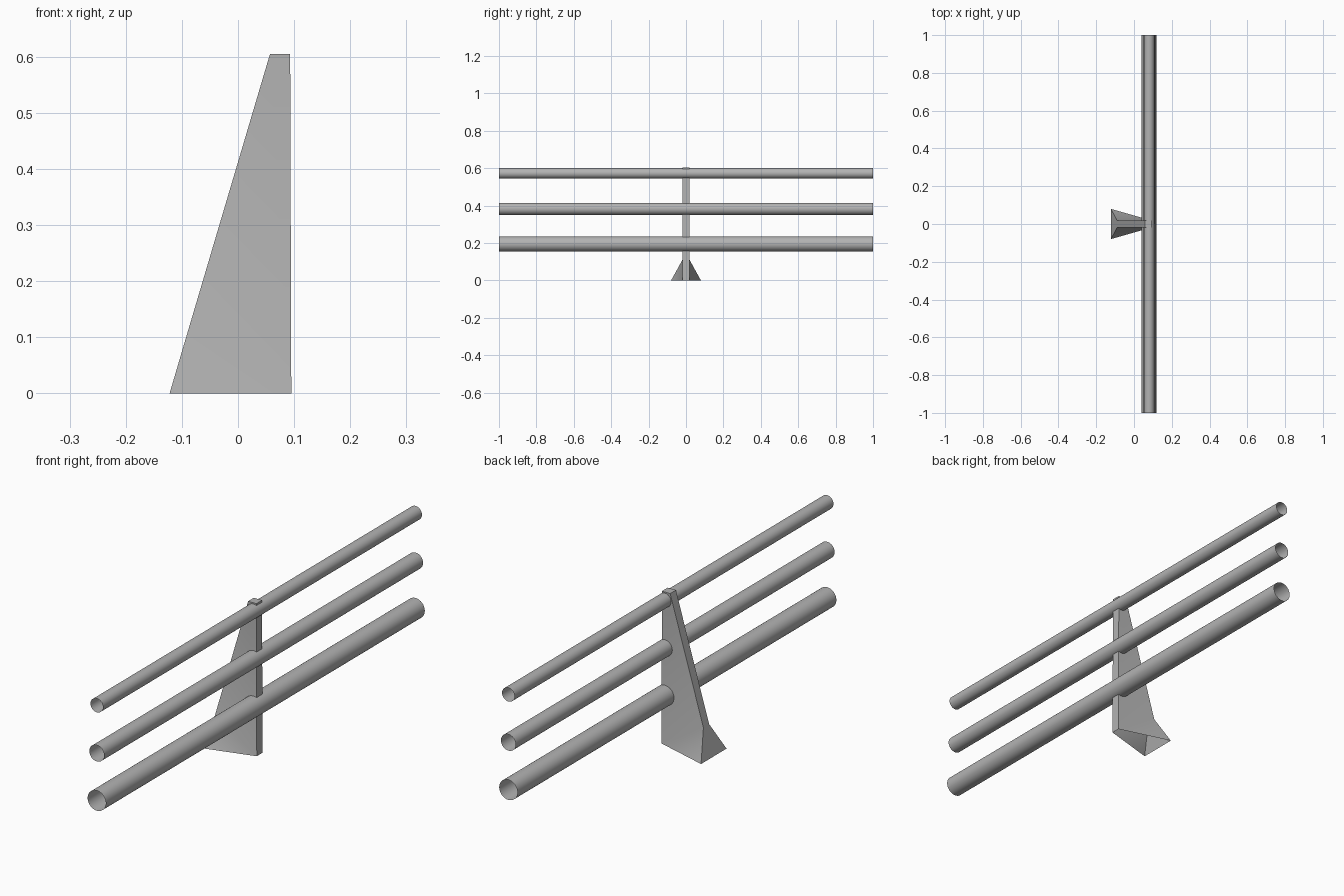
import bpy
import bmesh
from math import radians
from mathutils import Matrix

cube = bpy.data.objects.get("Cube")
if cube:
    bpy.data.objects.remove(cube)

grey = bpy.data.materials.new("galvanised grey")
grey.use_nodes = True
colour = (0.45, 0.45, 0.45, 1)
grey.diffuse_color = colour
grey.node_tree.nodes["Principled BSDF"].inputs["Base Color"].default_value = colour


def add_object(name, bm, outward=True):
    if outward:
        bmesh.ops.recalc_face_normals(bm, faces=bm.faces)
    mesh = bpy.data.meshes.new(name)
    bm.to_mesh(mesh)
    bm.free()
    mesh.materials.append(grey)
    obj = bpy.data.objects.new(name, mesh)
    bpy.context.collection.objects.link(obj)
    bpy.ops.object.select_all(action="DESELECT")
    obj.select_set(True)
    bpy.context.view_layer.objects.active = obj
    bpy.ops.object.shade_smooth_by_angle(angle=radians(30))
    return obj


# Rails: thin open tubes running the full length
def rail(name, z, radius):
    bm = bmesh.new()
    turn = Matrix.Translation((0.08, 0, z)) @ Matrix.Rotation(radians(90), 4, "X")
    bmesh.ops.create_cone(bm, cap_ends=False, segments=32, radius1=radius,
                          radius2=radius, depth=2, matrix=turn)
    add_object(name, bm)


rail("lower_rail", 0.195, 0.04)
rail("middle_rail", 0.383, 0.0325)
rail("upper_rail", 0.573, 0.0275)

# Post: tapered, hollow underneath, with a foot flaring out at the rear
half = 0.018
bm = bmesh.new()
sides = []
for s in (-1, 1):
    toe = bm.verts.new((0.095, s * half, 0))
    front_top = bm.verts.new((0.093, s * half, 0.605))
    rear_top = bm.verts.new((0.057, s * half, 0.605))
    knee = bm.verts.new((-0.089, s * half, 0.112))
    heel = bm.verts.new((-0.122, s * 0.08, 0))
    bm.faces.new((toe, front_top, rear_top, knee))
    bm.faces.new((toe, knee, heel))
    sides.append((toe, front_top, rear_top, knee, heel))
left, right = sides
for i in range(4):
    bm.faces.new((left[i], left[i + 1], right[i + 1], right[i]))
add_object("post", bm)
